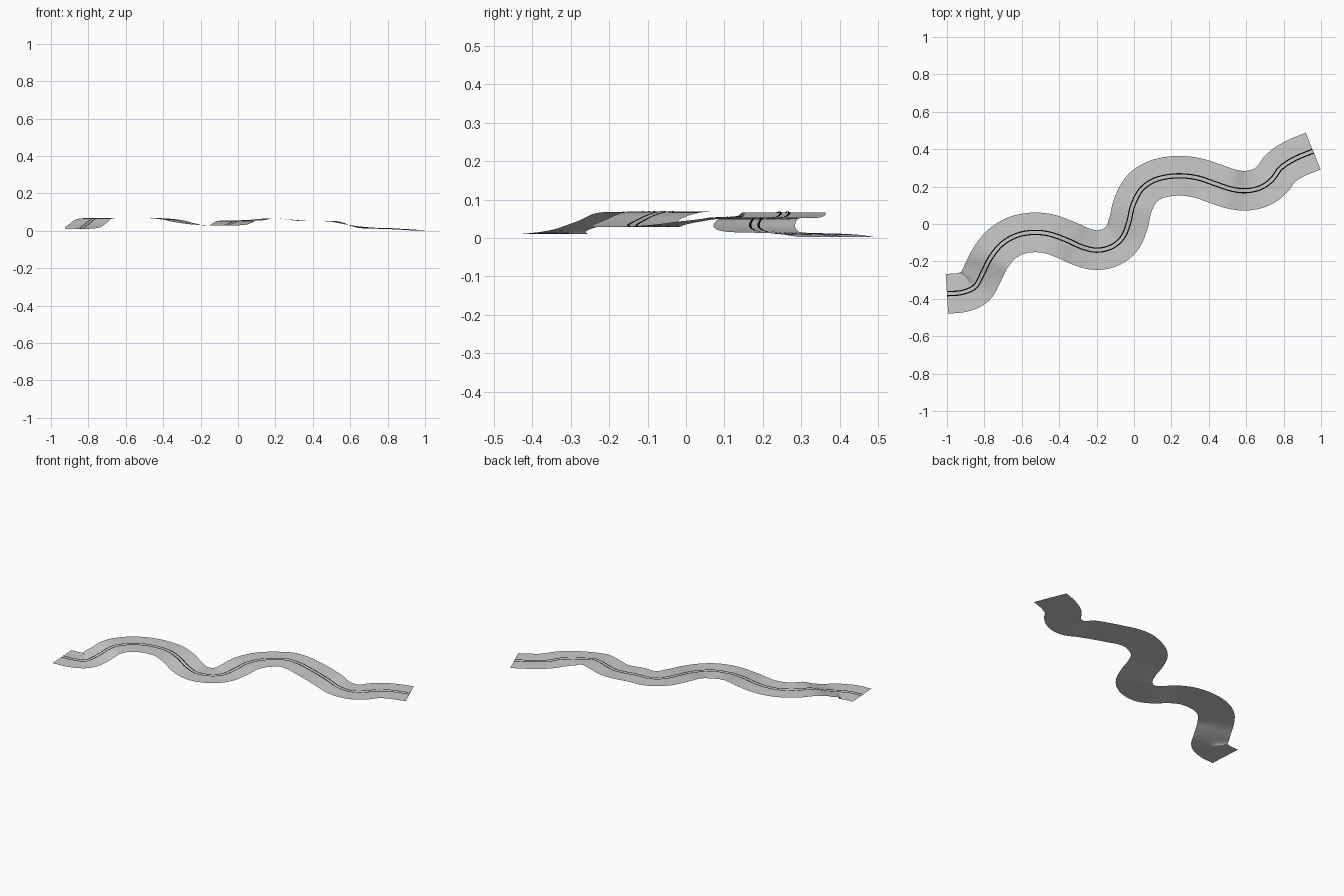
import bpy
import bmesh
from mathutils import Vector

cube = bpy.data.objects.get("Cube")
if cube:
    bpy.data.objects.remove(cube)

HALF_WIDTH = 0.106
STEPS = 5

# Centre line of the road: x, y, height
PATH = [Vector(p) for p in (
    (-1, -.373, .011), (-.92, -.366, .011), (-.85, -.335, .012),
    (-.81, -.265, .033), (-.77, -.185, .063), (-.71, -.11, .068),
    (-.63, -.062, .068), (-.54, -.045, .068), (-.45, -.054, .068),
    (-.36, -.086, .06), (-.28, -.122, .043), (-.2, -.14, .031),
    (-.12, -.122, .029), (-.06, -.07, .031), (-.028, .01, .043),
    (-.008, .095, .053), (.035, .18, .055), (.1, .23, .058),
    (.18, .253, .067), (.265, .257, .061), (.35, .244, .053),
    (.435, .215, .053), (.52, .187, .049), (.6, .178, .029),
    (.68, .196, .017), (.74, .24, .014), (.785, .3, .012),
    (.86, .349, .009), (.958, .39, .003))]


def smooth_path(points):
    """Catmull-Rom samples through the points."""
    ends = [2 * points[0] - points[1]] + points + [2 * points[-1] - points[-2]]
    out = []
    for a, b, c, d in zip(ends, ends[1:], ends[2:], ends[3:]):
        for i in range(STEPS):
            t = i / STEPS
            out.append((2 * b + (c - a) * t + (2 * a - 5 * b + 4 * c - d) * t ** 2
                        + (3 * b - a - 3 * c + d) * t ** 3) / 2)
    return out + [points[-1]]


def make_material(name, value):
    mat = bpy.data.materials.new(name)
    mat.use_nodes = True
    colour = (value, value, value, 1)
    mat.diffuse_color = colour
    mat.node_tree.nodes["Principled BSDF"].inputs["Base Color"].default_value = colour
    return mat


def ribbon(name, offsets, lift, mat):
    """Level strip that follows the centre line between side offsets."""
    bm = bmesh.new()
    rows = []
    for i, p in enumerate(CENTRE):
        ahead = CENTRE[min(i + 1, len(CENTRE) - 1)] - CENTRE[max(i - 1, 0)]
        side = Vector((-ahead.y, ahead.x, 0)).normalized()
        rows.append([bm.verts.new(p + side * o + Vector((0, 0, lift))) for o in offsets])
    for r, s in zip(rows, rows[1:]):
        for k in range(len(offsets) - 1):
            bm.faces.new((r[k], r[k + 1], s[k + 1], s[k])).smooth = True
    # Upward-facing surface
    bmesh.ops.reverse_faces(bm, faces=bm.faces[:])
    mesh = bpy.data.meshes.new(name)
    bm.to_mesh(mesh)
    bm.free()
    mesh.materials.append(mat)
    obj = bpy.data.objects.new(name, mesh)
    bpy.context.collection.objects.link(obj)
    return obj


CENTRE = smooth_path(PATH)
road_grey = make_material("road_grey", 0.6)
line_black = make_material("line_black", 0.0)

# Road surface
ribbon("road_surface", [HALF_WIDTH * k / 2 for k in range(-2, 3)], 0, road_grey)

# Double centre line
for name, mid in (("left_centre_line", 0.011), ("right_centre_line", -0.011)):
    ribbon(name, [mid - 0.003, mid + 0.003], 0.0015, line_black)
